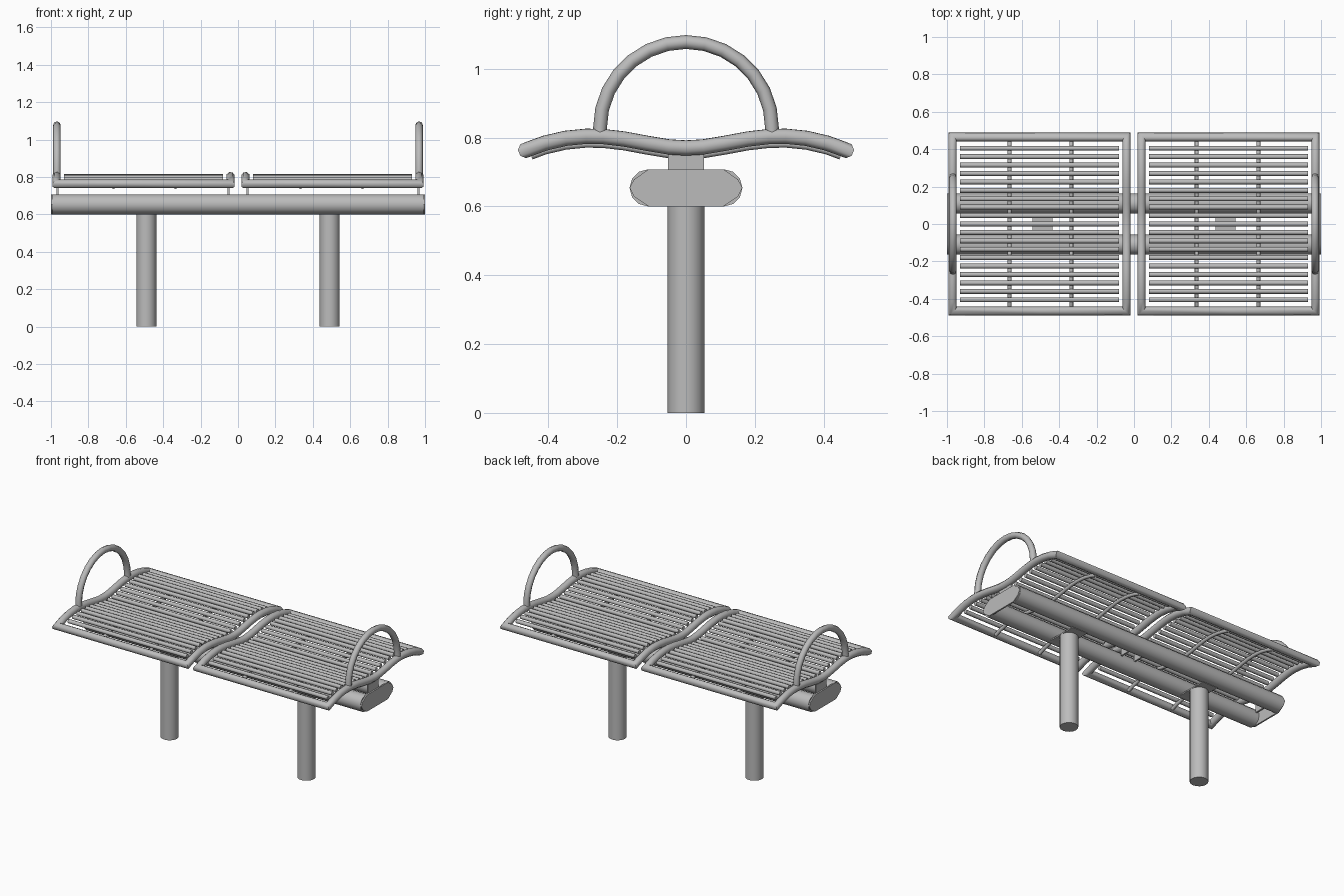
import bpy, bmesh
from math import sin, cos, pi, radians
from mathutils import Vector

if "Cube" in bpy.data.objects:
    bpy.data.objects.remove(bpy.data.objects["Cube"])

steel = bpy.data.materials.new("grey_steel")
GREY = (0.5, 0.5, 0.5, 1)
steel.use_nodes = True
steel.diffuse_color = GREY
steel.node_tree.nodes["Principled BSDF"].inputs["Base Color"].default_value = GREY


def finish(bm, name):
    bmesh.ops.recalc_face_normals(bm, faces=bm.faces)
    mesh = bpy.data.meshes.new(name)
    bm.to_mesh(mesh)
    bm.free()
    mesh.materials.append(steel)
    obj = bpy.data.objects.new(name, mesh)
    bpy.context.collection.objects.link(obj)
    bpy.ops.object.select_all(action="DESELECT")
    obj.select_set(True)
    bpy.context.view_layer.objects.active = obj
    bpy.ops.object.shade_smooth_by_angle(angle=radians(50))
    return obj


def add_tube(bm, path, radius, sides=8, loop=False):
    """Sweep a round section along a path with true mitred joints."""
    pts = [Vector(p) for p in path]
    dirs = [(b - a).normalized() for a, b in zip(pts, pts[1:])]
    u = dirs[0].orthogonal().normalized()
    if abs(dirs[0].z) < 0.99:
        u = (Vector((0, 0, 1)) - dirs[0] * dirs[0].z).normalized()
    v = dirs[0].cross(u)
    ring = [pts[0] + radius * (u * cos(2 * pi * k / sides) + v * sin(2 * pi * k / sides))
            for k in range(sides)]
    rings = [[bm.verts.new(p) for p in ring]]
    for i, d in enumerate(dirs):
        following = dirs[i + 1] if i + 1 < len(dirs) else d
        normal = (d + following).normalized()
        ring = [p + d * ((pts[i + 1] - p).dot(normal) / d.dot(normal)) for p in ring]
        rings.append([bm.verts.new(p) for p in ring])
    for a, b in zip(rings, rings[1:]):
        for k in range(sides):
            j = (k + 1) % sides
            bm.faces.new((a[k], a[j], b[j], b[k]))
    if loop:
        bmesh.ops.remove_doubles(bm, verts=rings[0] + rings[-1], dist=0.0005)
    else:
        bm.faces.new(rings[0])
        bm.faces.new(rings[-1])


def tube(name, path, radius, sides=8, loop=False):
    bm = bmesh.new()
    add_tube(bm, path, radius, sides, loop)
    return finish(bm, name)


def plate(name, outline, x, thick):
    """Extrude a y-z outline along x, centred on x."""
    bm = bmesh.new()
    face = bm.faces.new([bm.verts.new((x - thick / 2, y, z)) for y, z in outline])
    new = bmesh.ops.extrude_face_region(bm, geom=[face])["geom"]
    bmesh.ops.translate(bm, vec=(thick, 0, 0),
                        verts=[g for g in new if isinstance(g, bmesh.types.BMVert)])
    return finish(bm, name)


# Wavy seat section: height of the tube centre across the depth
HALF = [(0, 0.77), (0.05, 0.773), (0.11, 0.783), (0.18, 0.796), (0.24, 0.803), (0.29, 0.804),
        (0.35, 0.798), (0.41, 0.784), (0.465, 0.764)]
WAVE = [(-y, z) for y, z in HALF[:0:-1]] + HALF


def wave_z(y):
    y = abs(y)
    for (y0, z0), (y1, z1) in zip(HALF, HALF[1:]):
        if y <= y1:
            return z0 + (z1 - z0) * (y - y0) / (y1 - y0)
    return HALF[-1][1]


# Twin support beams with shared end plates
for side, y in (("front", -0.11), ("back", 0.11)):
    tube(side + "_beam", [(-0.992, y, 0.654), (0.992, y, 0.654)], 0.054, 12)
CAP = [(0.108, 0.708), (0.151, 0.679), (0.164, 0.654), (0.151, 0.629), (0.108, 0.6)]
CAP = CAP + [(-y, z) for y, z in reversed(CAP)]

for side, s in (("left", 1), ("right", -1)):
    plate(side + "_end_plate", CAP, s * 0.995, 0.01)

    # Leg and the pad joining it to the beams
    tube(side + "_leg", [(s * 0.49, 0, 0), (s * 0.49, 0, 0.602)], 0.054, 16)
    plate(side + "_leg_pad", [(-0.1, 0.6), (0.1, 0.6), (0.1, 0.608), (-0.1, 0.608)],
          s * 0.49, 0.108)

    # Upright brackets between the beams and the seat
    for end, x in (("outer", 0.966), ("inner", 0.05)):
        plate(side + "_" + end + "_bracket",
              [(-0.053, 0.66), (0.053, 0.66), (0.053, 0.765), (-0.053, 0.765)], s * x, 0.01)

    # Seat frame: one mitred loop
    x0, x1 = sorted((s * 0.04, s * 0.97))
    mid = (x0 + x1) / 2
    edge = WAVE[0]
    loop = [(mid, *edge)] + [(x1, y, z) for y, z in WAVE]
    loop += [(x0, y, z) for y, z in reversed(WAVE)] + [(mid, *edge)]
    tube(side + "_seat_frame", loop, 0.0235, 8, True)

    # Seat slats
    bm = bmesh.new()
    for k in range(-9, 10):
        y = k * 0.045
        z = wave_z(y)
        add_tube(bm, [(x0 + 0.04, y, z), (x1 - 0.04, y, z)], 0.013)
    finish(bm, side + "_seat_slats")

    # Curved braces under the slats
    for n, x in enumerate((0.335, 0.665)):
        path = [(s * x, y, z - 0.022) for y, z in WAVE[1:-1]]
        path = [(s * x, -0.45, 0.747)] + path + [(s * x, 0.45, 0.747)]
        tube(f"{side}_brace_{n + 1}", path, 0.011)

    # Arched armrest
    steps = 14
    arch = [(s * 0.968, -0.25 * cos(pi * i / steps), 0.828 + 0.25 * sin(pi * i / steps))
            for i in range(steps + 1)]
    arch = [(s * 0.968, -0.25, 0.805)] + arch + [(s * 0.968, 0.25, 0.805)]
    tube(side + "_armrest", arch, 0.02)
